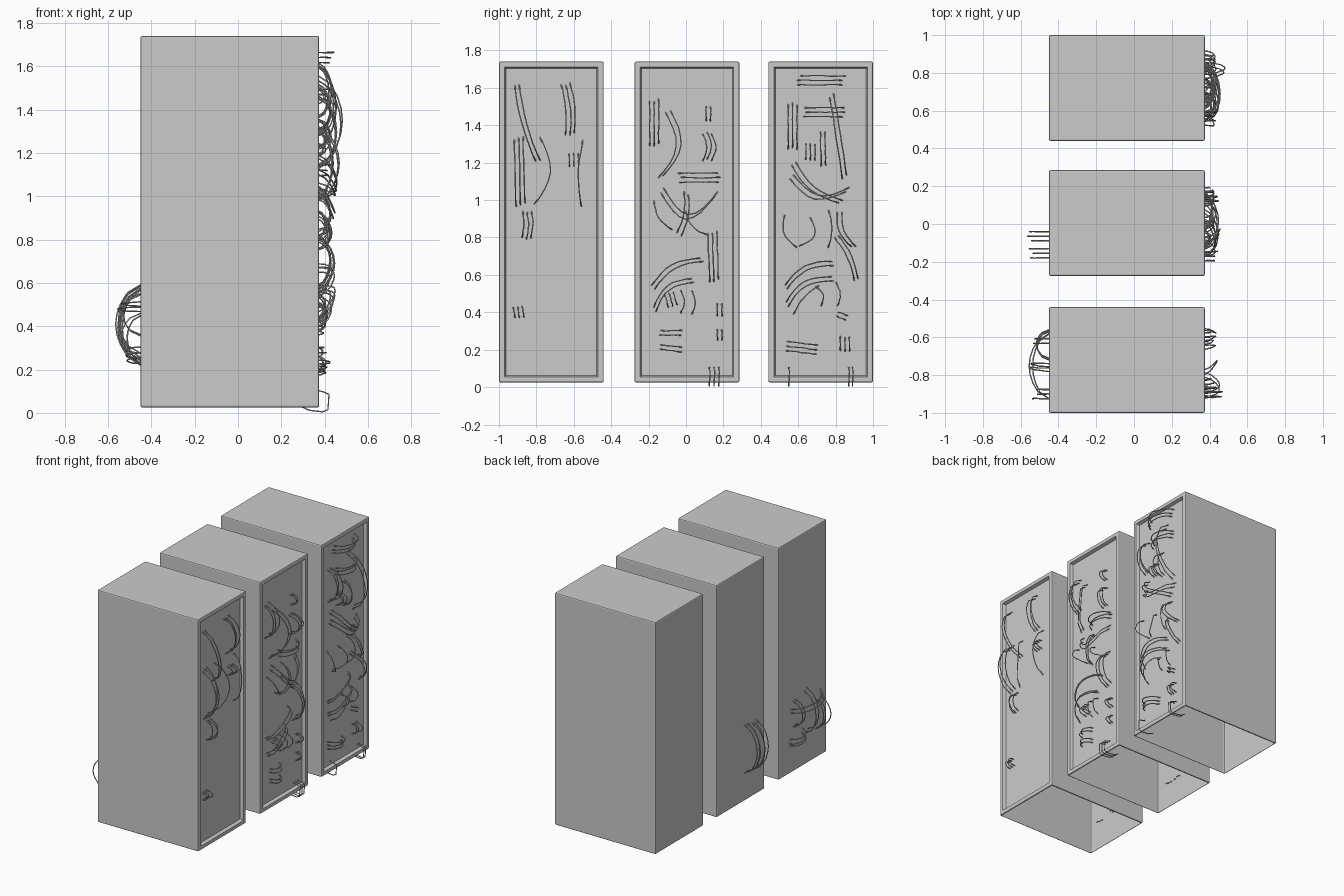
import bpy, bmesh, math, random
from mathutils import Vector

if "Cube" in bpy.data.objects:
    bpy.data.objects.remove(bpy.data.objects["Cube"])

random.seed(4)
FRONT, BACK, PANEL = 0.375, -0.45, 0.352
Z0, Z1, HALF = 0.025, 1.74, 0.28


def cabinet(name, yc):
    # bevelled shell, open underneath, with a recessed door panel on +x
    bm = bmesh.new()
    bmesh.ops.create_cube(bm, size=1)
    for v in bm.verts:
        v.co = Vector(((FRONT + BACK) / 2 + v.co.x * (FRONT - BACK),
                       yc + v.co.y * HALF * 2, (Z0 + Z1) / 2 + v.co.z * (Z1 - Z0)))
    bmesh.ops.bevel(bm, geom=bm.edges[:], offset=0.008, segments=2, profile=0.5, affect='EDGES')
    bm.normal_update()
    door = max(bm.faces, key=lambda f: f.normal.x * f.calc_area())
    bmesh.ops.inset_region(bm, faces=[door], thickness=0.031)
    bmesh.ops.inset_region(bm, faces=[door], thickness=0.011)
    for v in door.verts:
        v.co.x = PANEL
    bottom = min(bm.faces, key=lambda f: f.normal.z * f.calc_area())
    bmesh.ops.delete(bm, geom=[bottom], context='FACES_ONLY')
    me = bpy.data.meshes.new(name)
    bm.to_mesh(me)
    bm.free()
    bpy.context.collection.objects.link(bpy.data.objects.new(name, me))


def arc(a, b, bow, n, gap, base, side):
    # n parallel strands from a to b (y, z), bowed sideways and bulging off the panel
    a, b = Vector(a), Vector(b)
    d = b - a
    perp = Vector((-d.y, d.x)).normalized()
    paths = []
    for i in range(n):
        off = (i - (n - 1) / 2) * gap
        bulge = (0.035 + 0.19 * d.length) * random.uniform(0.75, 1.15)
        slip = random.uniform(-0.02, 0.02)
        pts = []
        for k in range(9):
            t = k / 8
            s = math.sin(math.pi * t)
            p = a + d * (t + slip * 2) + perp * (off + bow * s + random.uniform(-.002, .002))
            pts.append((base + side * (bulge * s ** 0.6 - (0.012 if k in (0, 8) else 0)), p.x, p.y))
        paths.append(pts)
    return paths


def cables(name, paths):
    # thin round wires turned into one mesh
    cu = bpy.data.curves.new(name, 'CURVE')
    cu.dimensions = '3D'
    cu.bevel_depth = 0.0035
    cu.bevel_resolution = 1
    cu.use_fill_caps = True
    for pts in paths:
        sp = cu.splines.new('POLY')
        sp.points.add(len(pts) - 1)
        for q, p in zip(sp.points, pts):
            q.co = (*p, 1)
    ob = bpy.data.objects.new(name, cu)
    bpy.context.collection.objects.link(ob)
    bpy.ops.object.select_all(action='DESELECT')
    ob.select_set(True)
    bpy.context.view_layer.objects.active = ob
    bpy.ops.object.convert(target='MESH')


def under_loop(y):
    # wire hooked round the bottom front edge
    return [(.365, y, .105), (.40, y, .095), (.42, y + .004, .085), (.415, y, .015),
            (.39, y, .005), (.33, y, .012), (.29, y, .03)]


# cable bundles: y, z start, y, z end, sideways bow, strands
left = [(-.90, 1.61, -.785, 1.19, -.02, 2), (-.895, 1.34, -.885, .97, 0, 3),
        (-.785, 1.34, -.815, .97, .075, 1), (-.85, .94, -.855, .79, .01, 3),
        (-.645, 1.62, -.62, 1.34, .015, 3), (-.60, 1.25, -.60, 1.18, 0, 3),
        (-.55, 1.34, -.56, .97, -.02, 1), (-.90, .43, -.89, .37, 0, 3)]
middle = [(-.17, 1.54, -.17, 1.29, 0, 3), (-.10, 1.48, -.14, 1.12, .08, 2),
          (.12, 1.5, .12, 1.42, 0, 2), (.11, 1.36, .11, 1.21, .025, 3),
          (-.04, 1.12, .18, 1.12, 0, 3), (-.13, 1.06, .17, 1.04, -.14, 2),
          (-.17, 1.0, -.07, .84, -.03, 1), (0, 1.04, -.04, .81, .02, 2),
          (0, .94, .12, .81, -.03, 1), (.14, .83, .15, .56, 0, 3),
          (-.18, .53, .09, .68, .045, 2), (-.17, .41, .04, .57, .05, 2),
          (-.09, .5, -.07, .43, 0, 3), (-.03, .52, -.03, .39, .02, 1),
          (.03, .52, .03, .39, .02, 1), (.18, .45, .18, .38, 0, 2),
          (-.14, .29, -.02, .29, 0, 2), (-.14, .215, -.02, .20, 0, 2),
          (.18, .31, .18, .25, 0, 2)]
right = [(.6, 1.64, .85, 1.64, 0, 3), (.63, 1.47, .85, 1.47, 0, 3),
         (.57, 1.52, .57, 1.27, 0, 3), (.78, 1.56, .85, 1.11, 0, 2),
         (.665, 1.3, .665, 1.21, 0, 3), (.73, 1.37, .735, 1.18, 0, 2),
         (.57, 1.2, .83, .99, -.04, 2), (.56, 1.13, .87, 1.06, -.08, 2),
         (.53, .92, .6, .74, -.04, 1), (.66, .91, .6, .75, .06, 1),
         (.82, .94, .9, .75, -.03, 2), (.76, .95, .76, .74, .02, 1),
         (.8, .81, .91, .57, .02, 2), (.53, .53, .79, .66, .045, 2),
         (.54, .44, .79, .58, .05, 2), (.57, .38, .71, .54, .02, 1),
         (.69, .54, .72, .43, .03, 1), (.8, .56, .81, .43, .02, 1),
         (.81, .39, .86, .37, 0, 2), (.53, .22, .7, .2, 0, 3),
         (.85, .27, .85, .19, 0, 3)]
middle_back = [(-.065, .59, -.065, .22, 0, 3), (-.155, .57, -.155, .21, 0, 3)]
left_back = [(-.56, .48, -.92, .50, 0, 2), (-.75, .59, -.77, .26, .01, 2),
             (-.56, .25, -.72, .28, 0, 3), (-.9, .46, -.9, .24, 0, 3),
             (-.62, .55, -.62, .35, 0, 2)]


def expand(rows, base, side):
    return [p for y0, z0, y1, z1, bow, n in rows
            for p in arc((y0, z0), (y1, z1), bow, n, 0.024, base, side)]


for side_name, yc in (("left", -.72), ("middle", .005), ("right", .72)):
    cabinet(side_name + "_cabinet", yc)
cables("left_front_cables", expand(left, PANEL, 1))
cables("middle_front_cables", expand(middle, PANEL, 1) + [under_loop(y) for y in (.125, .15, .175)])
cables("right_front_cables", expand(right, PANEL, 1) + [under_loop(y) for y in (.55, .87, .89)])
cables("middle_back_cables", expand(middle_back, BACK, -1))
cables("left_back_cables", expand(left_back, BACK, -1))
